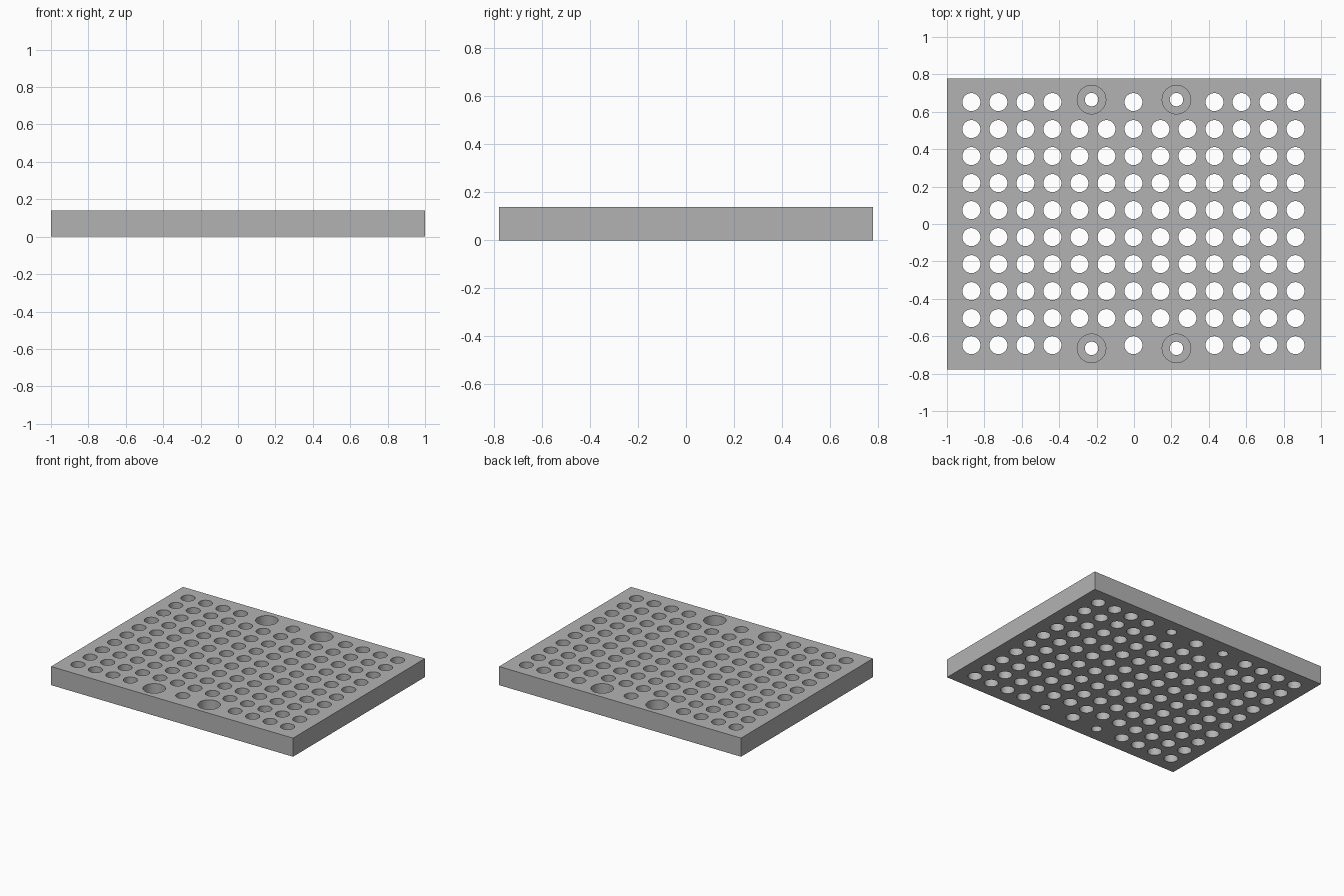
import bpy, bmesh, math

WIDTH, DEPTH, HEIGHT = 2.0, 1.557, 0.139
PITCH, COLS, ROWS = 0.1444, 13, 10

cube = bpy.data.objects.get("Cube")
if cube:
    bpy.data.objects.remove(cube, do_unlink=True)

grey = bpy.data.materials.new("plain grey")
grey.use_nodes = True
colour = (0.45, 0.45, 0.45, 1)
grey.diffuse_color = colour
grey.node_tree.nodes["Principled BSDF"].inputs["Base Color"].default_value = colour


def make_object(name, bm):
    bmesh.ops.recalc_face_normals(bm, faces=bm.faces)
    mesh = bpy.data.meshes.new(name)
    bm.to_mesh(mesh)
    bm.free()
    mesh.materials.append(grey)
    obj = bpy.data.objects.new(name, mesh)
    bpy.context.collection.objects.link(obj)
    return obj


def add_plug(bm, x, y, profile, sides=40):
    """Closed round plug through (radius, z) points, bottom to top."""
    rings = []
    for radius, z in profile:
        angles = [math.tau * i / sides for i in range(sides)]
        rings.append([bm.verts.new((x + radius * math.cos(a), y + radius * math.sin(a), z))
                      for a in angles])
    for low, high in zip(rings, rings[1:]):
        for i in range(sides):
            j = (i + 1) % sides
            bm.faces.new((low[i], low[j], high[j], high[i]))
    bm.faces.new(rings[0][::-1])
    bm.faces.new(rings[-1])


# Solid slab
bm = bmesh.new()
bmesh.ops.create_cube(bm, size=1)
for v in bm.verts:
    v.co = (v.co.x * WIDTH, v.co.y * DEPTH, (v.co.z + 0.5) * HEIGHT)
plate = make_object("perforated_plate", bm)

# Grid of through holes, leaving room for the screw holes in the end rows
bm = bmesh.new()
below, above = -0.05, HEIGHT + 0.05
for row in range(ROWS):
    for col in range(COLS):
        if row in (0, ROWS - 1) and col in (4, 5, 7, 8):
            continue
        add_plug(bm, (col - (COLS - 1) / 2) * PITCH - 0.003,
                 (row - (ROWS - 1) / 2) * PITCH + 0.002,
                 [(0.048, below), (0.048, above)])

# Four counterbored screw holes
floor = HEIGHT - 0.08
for x in (-0.227, 0.227):
    for y in (-0.665, 0.665):
        add_plug(bm, x, y, [(0.036, below), (0.036, floor), (0.0765, floor), (0.0765, above)])
cutter = make_object("hole_cutter", bm)
cutter.hide_render = True

# Cut the holes, then discard the cutter
cut = plate.modifiers.new("holes", "BOOLEAN")
cut.operation = "DIFFERENCE"
cut.solver = "EXACT"
cut.object = cutter
bpy.ops.object.select_all(action="DESELECT")
bpy.context.view_layer.objects.active = plate
plate.select_set(True)
bpy.ops.object.modifier_apply(modifier=cut.name)
bpy.data.objects.remove(cutter, do_unlink=True)
bpy.ops.object.shade_smooth_by_angle(angle=math.radians(30))
